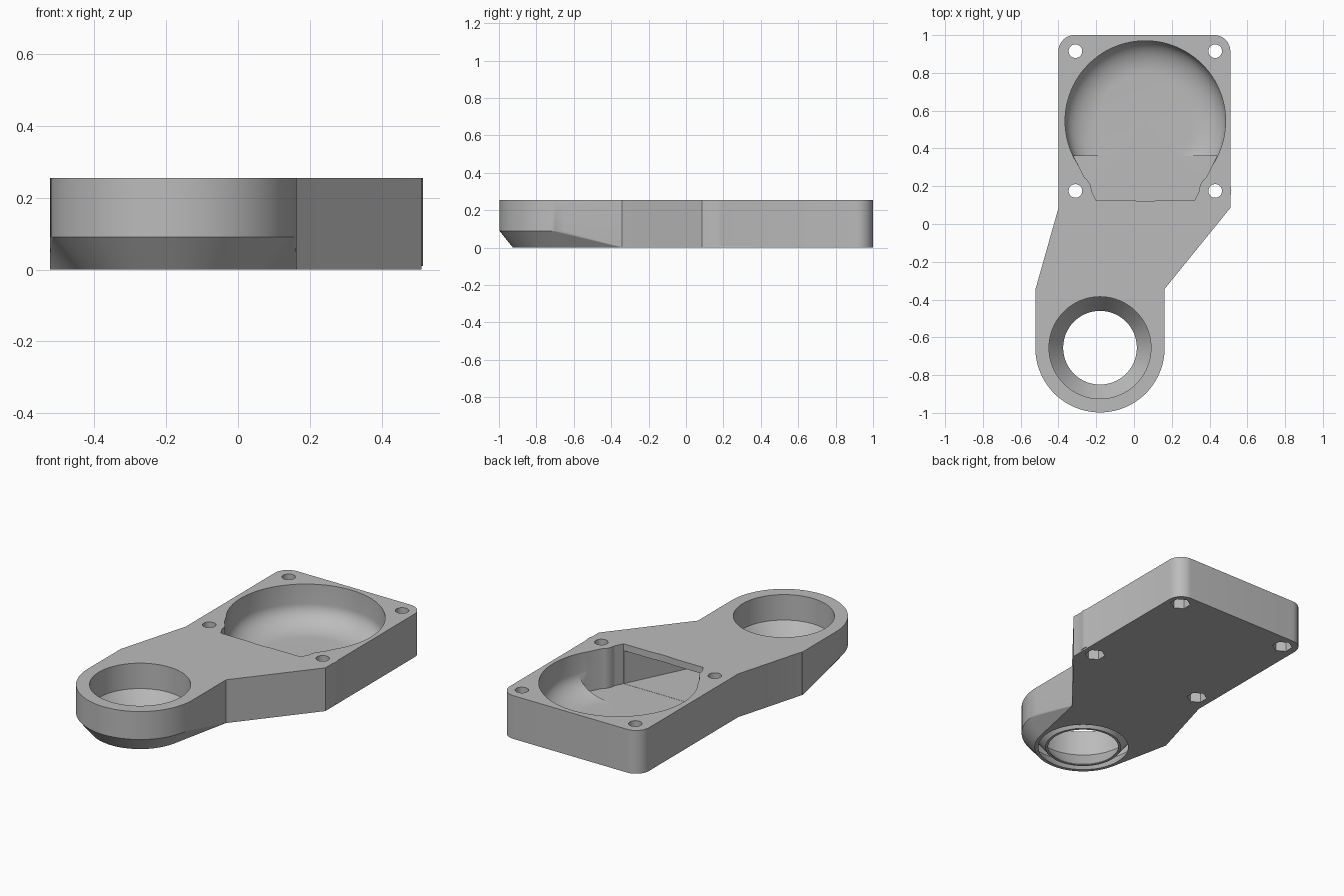
import bpy, bmesh, math
from mathutils import Vector

cube = bpy.data.objects.get("Cube")
if cube:
    bpy.data.objects.remove(cube, do_unlink=True)

TOP = 0.255
FLOOR = 0.02
RING = (-0.18, -0.655)
FAN = (0.06, 0.545)
HOLES = [(x, y) for x in (-0.31, 0.43) for y in (0.175, 0.915)]
POST_R = 0.085

grey = bpy.data.materials.new("plain grey")
grey.use_nodes = True
grey.diffuse_color = (0.5, 0.5, 0.5, 1)
grey.node_tree.nodes["Principled BSDF"].inputs["Base Color"].default_value = (0.5, 0.5, 0.5, 1)


def finish(name, bm):
    bmesh.ops.recalc_face_normals(bm, faces=bm.faces)
    mesh = bpy.data.meshes.new(name)
    bm.to_mesh(mesh)
    bm.free()
    mesh.materials.append(grey)
    obj = bpy.data.objects.new(name, mesh)
    bpy.context.collection.objects.link(obj)
    return obj


def arc(c, r, a0, a1, n):
    angles = [math.radians(a0 + (a1 - a0) * i / n) for i in range(n + 1)]
    return [(c[0] + r * math.cos(a), c[1] + r * math.sin(a)) for a in angles]


def prism(name, pts, z0, z1):
    bm = bmesh.new()
    face = bm.faces.new([bm.verts.new((x, y, z0)) for x, y in pts])
    ext = bmesh.ops.extrude_face_region(bm, geom=[face])
    for v in ext["geom"]:
        if isinstance(v, bmesh.types.BMVert):
            v.co.z = z1
    return finish(name, bm)


def rod(name, c, r, z0, z1, n=32, turn=0):
    return prism(name, arc(c, r, turn, turn + 360, n)[:-1], z0, z1)


def lathe(name, c, profile, n=96):
    """Spin a closed (radius, height) loop around a vertical axis."""
    bm = bmesh.new()
    rings = []
    for i in range(n):
        a = math.tau * i / n
        rings.append([bm.verts.new((c[0] + r * math.cos(a), c[1] + r * math.sin(a), z))
                      for r, z in profile])
    m = len(profile)
    for i in range(n):
        a, b = rings[i], rings[(i + 1) % n]
        for j in range(m):
            k = (j + 1) % m
            if profile[j][0] + profile[k][0] > 0:
                bm.faces.new((a[j], a[k], b[k], b[j]))
    bmesh.ops.remove_doubles(bm, verts=bm.verts, dist=1e-5)
    bmesh.ops.dissolve_degenerate(bm, edges=bm.edges, dist=1e-6)
    return finish(name, bm)


def combine(target, other, operation):
    other.hide_render = True
    mod = target.modifiers.new("combine", "BOOLEAN")
    mod.operation, mod.solver, mod.object = operation, "EXACT", other
    bpy.context.view_layer.objects.active = target
    bpy.ops.object.modifier_apply(modifier=mod.name)
    bpy.data.objects.remove(other, do_unlink=True)


# Square mount plate with its tapering neck
outline = (arc((0.425, 0.915), POST_R, 0, 90, 12) + arc((-0.315, 0.915), POST_R, 90, 180, 12)
           + [(-0.4, 0.085), (-0.52, -0.34), (-0.505, -0.36),
              (0.15, -0.36), (0.165, -0.34), (0.51, 0.085)])
body = prism("duct_body", outline, 0, TOP)

# Rounded nozzle end with tapered underside, as a hull of circles and the neck section
bm = bmesh.new()
for r, z in ((0.3425, TOP), (0.3425, 0.09), (0.27, 0)):
    for x, y in arc(RING, r, 0, 360, 96)[:-1]:
        bm.verts.new((x, y, z))
for x in (-0.5225, 0.1625):
    for z in (0, TOP):
        bm.verts.new((x, -0.34, z))
hull = bmesh.ops.convex_hull(bm, input=bm.verts)
bmesh.ops.delete(bm, geom=[g for g in hull["geom_interior"] if isinstance(g, bmesh.types.BMVert)],
                 context="VERTS")
bmesh.ops.dissolve_limit(bm, angle_limit=0.002, verts=bm.verts, edges=bm.edges)
combine(body, finish("nozzle_end", bm), "UNION")

# Fan bowl with a rounded floor edge
fillet = [(0.25 + 0.175 * math.sin(t), 0.14 - 0.12 * math.cos(t))
          for t in (math.pi / 2 * i / 12 for i in range(13))]
bowl = lathe("bowl_cutter", FAN, [(0, FLOOR)] + fillet + [(0.425, 0.3), (0, 0.3)])
combine(body, bowl, "DIFFERENCE")

# Outlet of the bowl, then the covered channel through the neck
outlet = [(-0.2, 0.125), (0.32, 0.125), (0.44, 0.36), (-0.32, 0.36)]
combine(body, prism("outlet_cutter", outlet, FLOOR, 0.3), "DIFFERENCE")
channel = [(-0.205, 0.14), (0.325, 0.14), (0.08, -0.36), (-0.42, -0.36)]
combine(body, prism("channel_cutter", channel, FLOOR + 0.001, 0.215), "DIFFERENCE")

# Central bore with funnel bottom
bore = [(0, -0.05), (0.195, -0.05), (0.195, 0.003), (0.27, 0.105), (0.27, 0.3), (0, 0.3)]
combine(body, lathe("bore_cutter", RING, bore), "DIFFERENCE")

# Hollow ring that opens as a slot underneath
slot = [(0.202, -0.01), (0.285, 0.1), (0.285, 0.23), (0.325, 0.23), (0.325, 0.095), (0.242, -0.01)]
combine(body, lathe("slot_cutter", RING, slot), "DIFFERENCE")

# Screw posts beside the outlet, screw holes and hexagonal nut recesses
for x, y in HOLES:
    if y < 0.5:
        combine(body, rod("post", (x, y), POST_R, 0.01, TOP), "UNION")
for c in HOLES:
    combine(body, rod("screw_cutter", c, 0.036, -0.1, 0.4), "DIFFERENCE")
    combine(body, rod("nut_cutter", c, 0.056, -0.1, 0.06, 6, 30), "DIFFERENCE")

# Smooth curves, sharp edges
bpy.ops.object.select_all(action="DESELECT")
body.select_set(True)
bpy.context.view_layer.objects.active = body
bpy.ops.object.shade_smooth_by_angle(angle=math.radians(30))
